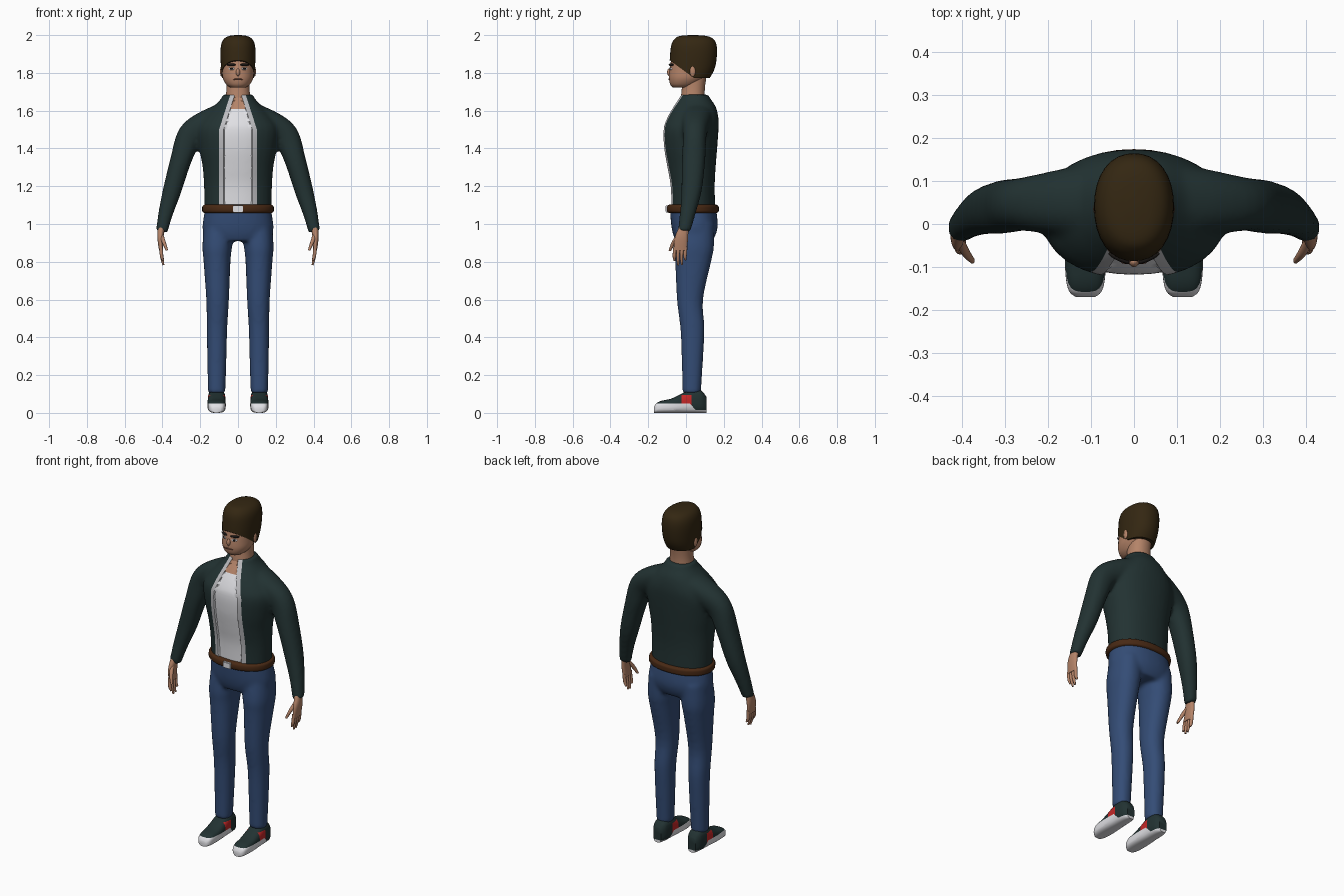
import bpy, bmesh
from math import cos, sin, pi, radians
from mathutils import Vector, Matrix

if "Cube" in bpy.data.objects:
    bpy.data.objects.remove(bpy.data.objects["Cube"])


def material(name, *rgb):
    m = bpy.data.materials.new(name)
    m.use_nodes = True
    m.diffuse_color = (*rgb, 1)
    node = next(n for n in m.node_tree.nodes if n.type == 'BSDF_PRINCIPLED')
    node.inputs["Base Color"].default_value = (*rgb, 1)
    node.inputs["Roughness"].default_value = 0.8
    return m


JACKET = material("dark green cloth", .016, .032, .032)
WHITE = material("white", .75, .75, .78)
TRIM = material("light grey", .5, .5, .52)
DENIM = material("blue denim", .034, .073, .18)
LEATHER = material("brown leather", .065, .022, .007)
SKIN = material("skin", .46, .23, .14)
HAIR = material("dark brown hair", .034, .02, .006)
RED = material("red", .55, .02, .02)
BLACK = material("black", .01, .008, .007)
LIPS = material("lip brown", .2, .08, .05)


def spline(rows, steps=4):
    # Smooth curve through every row of numbers
    ext = [rows[0]] + rows + [rows[-1]]
    out = []
    for p0, p1, p2, p3 in zip(ext, ext[1:], ext[2:], ext[3:]):
        for k in range(steps):
            t = k / steps
            out.append([b + .5 * t * (c - a + t * (2*a - 5*b + 4*c - d + t * (3*(b - c) + d - a)))
                        for a, b, c, d in zip(p0, p1, p2, p3)])
    return out + [list(rows[-1])]


def loft(bm, rows, v=(0, 1, 0), power=2.2, n=32):
    # Skin of rounded rings; each row is centre x, y, z and two radii
    rows, v = spline(rows), Vector(v)
    mids = [Vector(r[:3]) for r in rows]
    rings = []
    for i, (mid, row) in enumerate(zip(mids, rows)):
        u = v.cross(mids[min(i + 1, len(mids) - 1)] - mids[max(i - 1, 0)]).normalized()
        ring = []
        for k in range(n):
            c, s = cos(2 * pi * k / n), sin(2 * pi * k / n)
            r = (abs(c) ** power + abs(s) ** power) ** (-1 / power)
            ring.append(bm.verts.new(mid + u * c * r * row[3] + v * s * r * row[4]))
        rings.append(ring)
    for a, b in zip(rings, rings[1:]):
        for k in range(n):
            bm.faces.new((a[k], a[k - 1], b[k - 1], b[k]))
    bm.faces.new(rings[0])
    bm.faces.new(rings[-1][::-1])


def body(*rows):
    # Upright rows: height, half width, front y, back y
    return [(0, (f + b) / 2, z, w, (b - f) / 2) for z, w, f, b in rows]


def flip(rows, s):
    return [(r[0] * s, *r[1:]) for r in rows]


def shade(mesh):
    mesh.shade_smooth()
    mesh.set_sharp_from_angle(angle=radians(50))


def finish(bm, name, *mats):
    bmesh.ops.recalc_face_normals(bm, faces=bm.faces)
    mesh = bpy.data.meshes.new(name)
    bm.to_mesh(mesh)
    bm.free()
    obj = bpy.data.objects.new(name, mesh)
    bpy.context.collection.objects.link(obj)
    for m in mats:
        mesh.materials.append(m)
    shade(mesh)
    return obj


def part(name, mat, rows, **kw):
    bm = bmesh.new()
    loft(bm, rows, **kw)
    return finish(bm, name, mat)


def blend(bm, name):
    # Fuse overlapping lofts into one soft surface
    obj = finish(bm, name)
    rm = obj.modifiers.new("fuse", 'REMESH')
    rm.mode, rm.voxel_size = 'VOXEL', .011
    sm = obj.modifiers.new("soften", 'SMOOTH')
    sm.iterations = 6
    deps = bpy.context.evaluated_depsgraph_get()
    mesh = bpy.data.meshes.new_from_object(obj.evaluated_get(deps))
    obj.modifiers.clear()
    obj.data = mesh
    return obj


def cut(bm, co, no, test=lambda c: True):
    faces = [f for f in bm.faces if test(f.calc_center_median())]
    geom = list({e for f in faces for e in f.edges}) + list({v for f in faces for v in f.verts}) + faces
    bmesh.ops.bisect_plane(bm, geom=geom, plane_co=co, plane_no=no, dist=1e-5)


def blob(name, mat, loc, size, turn=0):
    bm = bmesh.new()
    bmesh.ops.create_uvsphere(bm, u_segments=20, v_segments=12, radius=1, matrix=Matrix.Translation(loc)
                              @ Matrix.Rotation(turn, 4, 'Z') @ Matrix.Diagonal((*size, 1)))
    return finish(bm, name, mat)


# Jacket: torso and sleeves in one surface
torso = body((1.07, .176, -.085, .155), (1.2, .18, -.09, .152), (1.3, .187, -.107, .157),
             (1.4, .205, -.123, .165), (1.5, .215, -.126, .172), (1.56, .185, -.105, .172),
             (1.62, .13, -.07, .158), (1.66, .092, -.042, .132), (1.685, .08, -.028, .118))
sleeve = [(.08, .055, 1.57, .07, .09), (.18, .05, 1.525, .07, .075), (.255, .046, 1.465, .068, .062),
          (.302, .04, 1.34, .056, .062), (.348, .03, 1.18, .049, .054), (.382, .01, 1.06, .039, .042),
          (.404, -.01, .96, .031, .034)]
bm = bmesh.new()
loft(bm, torso)
for s in (1, -1):
    loft(bm, flip(sleeve, s))
jacket = blend(bm, "jacket")

# Jacket opening: shirt, trim and bare neck
bm = bmesh.new()
bm.from_mesh(jacket.data)
KNEE, SLOPE, INNER, OUTER = 1.5, .32, .076, .1


def front(c):
    return c.y < 0 and abs(c.x) < .14


def edge(width, z):
    return width - max(0, z - KNEE) * SLOPE


for z in (KNEE, 1.61):
    cut(bm, (0, 0, z), (0, 0, 1), front)
for s in (1, -1):
    for w in (INNER, OUTER):
        cut(bm, (s * w, 0, KNEE), (s, 0, 0), lambda c: front(c) and c.z < KNEE)
        cut(bm, (s * w, 0, KNEE), (s, 0, SLOPE), lambda c: front(c) and c.z > KNEE)
for f in bm.faces:
    c = f.calc_center_median()
    if front(c) and abs(c.x) < edge(OUTER, c.z):
        inside = abs(c.x) < edge(INNER, c.z)
        f.material_index = 3 if inside and c.z > 1.61 else 1 if inside else 2
for v in bm.verts:
    if v.co.y < 0 and abs(v.co.x) < edge(INNER, v.co.z) - .001:
        v.co.y += .009
bm.to_mesh(jacket.data)
bm.free()
for m in (JACKET, WHITE, TRIM, SKIN):
    jacket.data.materials.append(m)
shade(jacket.data)

# Trousers: hips and legs in one surface
hips = body((1.08, .174, -.085, .16), (1.0, .187, -.079, .168), (.95, .184, -.07, .16), (.91, .165, -.055, .14))
leg = [(.1, .05, 1.0, .08, .1), (.11, .043, .88, .078, .105), (.111, .038, .8, .071, .095),
       (.108, .021, .6, .06, .069), (.111, .034, .45, .054, .064), (.112, .034, .3, .051, .057),
       (.113, .03, .105, .046, .049)]
bm = bmesh.new()
loft(bm, hips)
for s in (1, -1):
    loft(bm, flip(leg, s))
trousers = blend(bm, "trousers")
trousers.data.materials.append(DENIM)
shade(trousers.data)

# Belt and buckle
part("belt", LEATHER, body((1.058, .178, -.09, .16), (1.065, .188, -.1, .172), (1.08, .19, -.103, .174),
                           (1.095, .188, -.1, .172), (1.102, .178, -.09, .16)))
bm = bmesh.new()
bmesh.ops.create_cube(bm, size=1, matrix=Matrix.Translation((0, -.101, 1.08)) @ Matrix.Diagonal((.052, .014, .036, 1)))
bmesh.ops.bevel(bm, geom=bm.edges[:], offset=.003, segments=2, affect='EDGES')
finish(bm, "buckle", WHITE)

# Neck, head and hair
part("neck", SKIN, body((1.58, .075, -.03, .11), (1.66, .066, -.028, .1), (1.72, .061, -.022, .1), (1.79, .062, -.02, .11)))
part("head", SKIN, body((1.722, .04, -.068, .03), (1.738, .062, -.083, .06), (1.77, .08, -.09, .1),
                        (1.81, .085, -.088, .135), (1.85, .086, -.082, .145), (1.9, .085, -.074, .15),
                        (1.95, .075, -.06, .14), (1.98, .05, -.03, .1)))
bm = bmesh.new()
loft(bm, body((1.74, .078, -.06, .1), (1.78, .086, -.08, .13), (1.83, .09, -.087, .154), (1.9, .093, -.084, .164),
              (1.95, .089, -.077, .161), (1.98, .074, -.06, .145), (1.995, .048, -.035, .11), (2, .015, .02, .055)))
for co, no in (((0, -.08, 1.862), (0, .73, 1)), ((0, 0, 1.772), (0, 0, 1))):
    res = bmesh.ops.bisect_plane(bm, geom=bm.verts[:] + bm.edges[:] + bm.faces[:],
                                 plane_co=co, plane_no=no, clear_inner=True)
    bmesh.ops.edgeloop_fill(bm, edges=[e for e in res["geom_cut"] if isinstance(e, bmesh.types.BMEdge)])
finish(bm, "hair", HAIR)

# Face
blob("nose", SKIN, (0, -.088, 1.803), (.011, .012, .02))
blob("mouth", LIPS, (0, -.09, 1.766), (.03, .004, .004))
for side, s in (("left", 1), ("right", -1)):
    turn = s * radians(25)
    blob(side + "_eyebrow", BLACK, (s * .035, -.079, 1.843), (.027, .007, .007), turn)
    blob(side + "_eye", WHITE, (s * .034, -.081, 1.822), (.017, .004, .007), turn)
    blob(side + "_pupil", BLACK, (s * .034, -.084, 1.823), (.008, .003, .006), turn)
    blob(side + "_ear", SKIN, (s * .087, .035, 1.808), (.008, .015, .028))

    # Hand with four fingers and a thumb
    bm = bmesh.new()
    loft(bm, flip([(.403, -.01, .99, .02, .024), (.411, -.024, .93, .016, .035), (.407, -.03, .86, .011, .036)], s))
    for i, tip in enumerate((.805, .782, .785, .81)):
        y = -.058 + .019 * i
        loft(bm, flip([(.408, y, .88, .009, .009), (.404, y - .004, .83, .009, .009),
                       (.395, y - .002, tip, .005, .005)], s), n=12)
    loft(bm, flip([(.408, -.035, .945, .012, .012), (.393, -.064, .905, .01, .012), (.376, -.085, .86, .006, .007)], s), n=12)
    finish(bm, side + "_hand", SKIN)

    # Shoe with pale sole and toe, and a red side patch
    bm = bmesh.new()
    shoe = ((-.17, .022, .03), (-.158, .037, .05), (-.13, .045, .064), (-.08, .048, .075), (-.03, .048, .098),
            (.01, .047, .118), (.05, .046, .124), (.085, .04, .115), (.108, .025, .085))
    loft(bm, [(s * .113, y, h / 2, w, h / 2) for y, w, h in shoe], v=(0, 0, 1), power=3)
    cut(bm, (0, .02, .05), (0, .05, .045))
    for z in (.016, .05, .095):
        cut(bm, (0, 0, z), (0, 0, 1))
    for y in (-.025, .03):
        cut(bm, (0, y, 0), (0, 1, 0))
    for f in bm.faces:
        c = f.calc_center_median()
        if c.z < .016 or (c.z < .05 and .05 * (c.y - .02) + .045 * (c.z - .05) < 0):
            f.material_index = 1
        elif c.z < .095 and -.025 < c.y < .03:
            f.material_index = 2
    finish(bm, side + "_shoe", JACKET, WHITE, RED)
